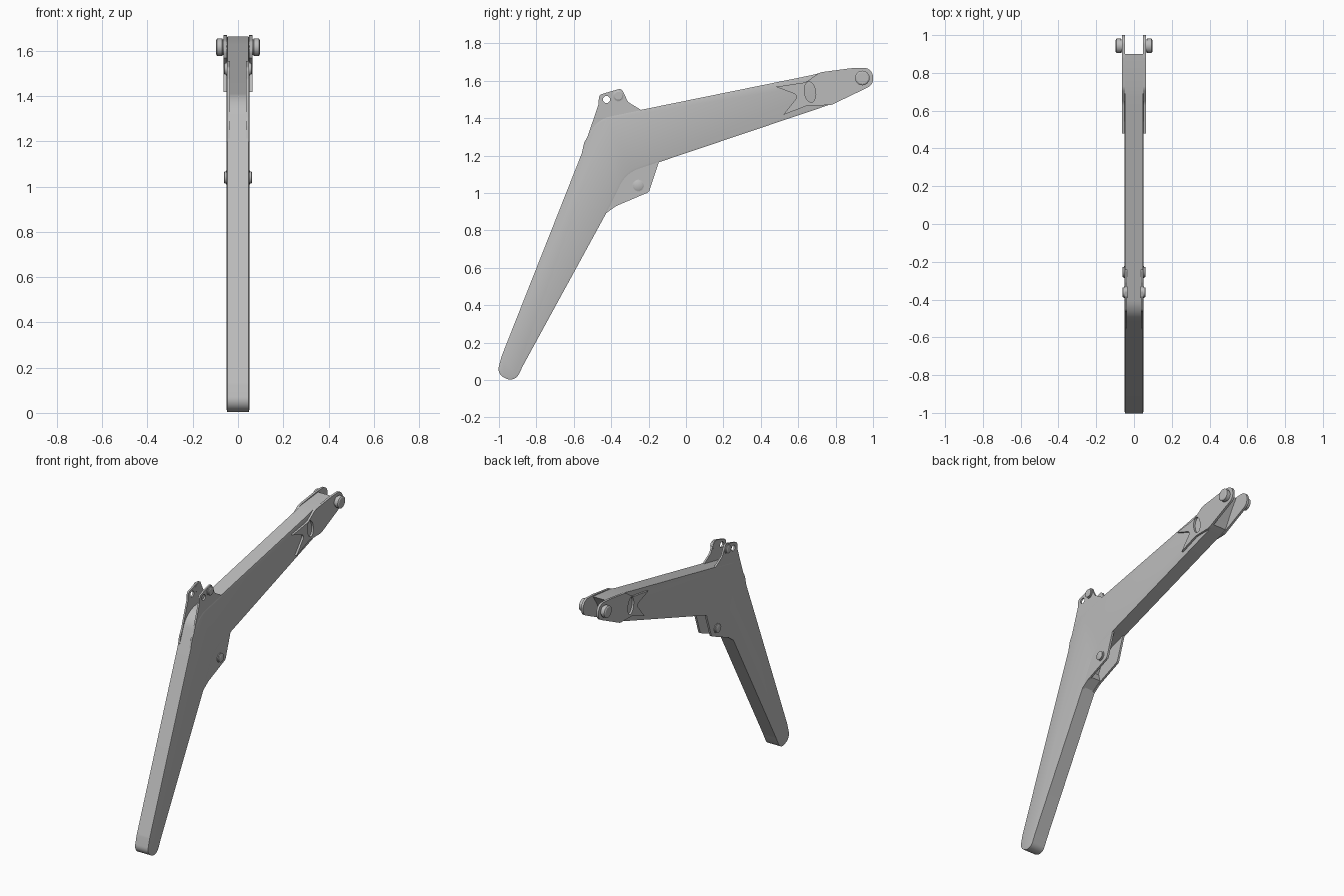
import bpy, bmesh, math
from mathutils import Vector, Matrix

if "Cube" in bpy.data.objects:
    bpy.data.objects.remove(bpy.data.objects["Cube"])

steel = bpy.data.materials.new("grey steel")
steel.use_nodes = True
steel.diffuse_color = (0.5, 0.5, 0.5, 1)
steel.node_tree.nodes["Principled BSDF"].inputs["Base Color"].default_value = (0.5, 0.5, 0.5, 1)


def fillet(points, steps=8):
    """Round each (y, z, radius) corner of a closed profile."""
    out = []
    for i, (y, z, r) in enumerate(points):
        p = Vector((y, z))
        a = (Vector(points[i - 1][:2]) - p).normalized()
        b = (Vector(points[(i + 1) % len(points)][:2]) - p).normalized()
        if r == 0:
            out.append(p)
            continue
        half = a.angle(b) / 2
        reach = r / math.tan(half)
        center = p + (a + b).normalized() * (r / math.sin(half))
        start, end = p + a * reach - center, p + b * reach - center
        sweep = start.angle_signed(end)
        for k in range(steps + 1):
            t = -sweep * k / steps
            out.append(center + Matrix.Rotation(t, 2) @ start)
    return out


def ring(y, z, r, stretch=1.0, tilt=0.0, n=20):
    """Round or oval hole outline."""
    turn = Matrix.Rotation(tilt, 2)
    return [Vector((y, z)) + turn @ Vector((r * math.cos(k * math.tau / n),
            r * stretch * math.sin(k * math.tau / n))) for k in range(n)]


def finish(name, mesh):
    mesh.materials.clear()
    mesh.materials.append(steel)
    mesh.shade_smooth()
    mesh.set_sharp_from_angle(angle=math.radians(30))
    obj = bpy.data.objects.new(name, mesh)
    bpy.context.collection.objects.link(obj)
    return obj


def plate(name, outlines, x0, x1, panel=False):
    """Extrude side outlines (the first is the rim, the rest are holes) from x0 to x1."""
    curve = bpy.data.curves.new(name, 'CURVE')
    curve.dimensions = '2D'
    curve.fill_mode = 'BOTH'
    curve.extrude = (x1 - x0) / 2
    for outline in outlines:
        spline = curve.splines.new('POLY')
        spline.points.add(len(outline) - 1)
        for point, co in zip(spline.points, outline):
            point.co = (co.x, co.y, 0, 1)
        spline.use_cyclic_u = True
    temp = bpy.data.objects.new(name, curve)
    mesh = bpy.data.meshes.new_from_object(temp)
    bpy.data.objects.remove(temp)
    bm = bmesh.new()
    bm.from_mesh(mesh)
    bmesh.ops.remove_doubles(bm, verts=bm.verts, dist=1e-5)
    turn = Matrix(((0, 0, 1, (x0 + x1) / 2), (1, 0, 0, 0), (0, 1, 0, 0), (0, 0, 0, 1)))
    bmesh.ops.transform(bm, matrix=turn, verts=bm.verts)
    bmesh.ops.recalc_face_normals(bm, faces=bm.faces)
    if panel:  # raised web panel on both sides
        bm.normal_update()
        caps = [f for f in bm.faces if abs(f.normal.x) > 0.9]
        bmesh.ops.dissolve_faces(bm, faces=caps)
        bm.normal_update()
        caps = [f for f in bm.faces if abs(f.normal.x) > 0.9]
        rims = bmesh.ops.inset_region(bm, faces=caps, thickness=0.012, use_even_offset=True)
        for v in {v for f in caps if f.is_valid for v in f.verts}:
            v.co.x += math.copysign(0.003, v.co.x)
    bm.to_mesh(mesh)
    bm.free()
    return finish(name, mesh)


def bolt(name, side, y, z, sections):
    """Lathe a bolt head along x from (x, radius) sections."""
    bm = bmesh.new()
    rows = [[bm.verts.new((side * x, p.x, p.y)) for p in ring(y, z, r, n=24)]
            for x, r in sections]
    for low, high in zip(rows, rows[1:]):
        for k in range(24):
            j = (k + 1) % 24
            bm.faces.new((low[k], low[j], high[j], high[k]))
    bm.faces.new(rows[0])
    bm.faces.new(rows[-1])
    bmesh.ops.recalc_face_normals(bm, faces=bm.faces)
    mesh = bpy.data.meshes.new(name)
    bm.to_mesh(mesh)
    bm.free()
    finish(name, mesh)


# Bent box beam from foot to fork
beam = fillet([
    (-0.985, 0.13, 0.1), (-1.012, 0.03, 0.05), (-0.915, -0.012, 0.05), (-0.87, 0.08, 0.15),
    (-0.425, 0.895, 0), (-0.405, 0.93, 0), (-0.32, 1.105, 0.17), (-0.15, 1.163, 0),
    (0.75, 1.466, 0), (0.80, 1.487, 0), (0.86, 1.60, 0), (0.90, 1.662, 0),
    (0.72, 1.643, 0), (0.66, 1.628, 0), (-0.485, 1.395, 0.15)])
plate("beam", [beam], -0.047, 0.047, panel=True)

# Side outlines of the paired plates
ear = fillet([
    (-0.56, 1.20, 0), (-0.545, 1.268, 0.03), (-0.525, 1.305, 0.05), (-0.468, 1.475, 0.03),
    (-0.465, 1.525, 0.025), (-0.345, 1.56, 0.022), (-0.31, 1.487, 0.03), (-0.24, 1.444, 0),
    (-0.20, 1.40, 0), (-0.35, 1.25, 0)])
knee = fillet([
    (-0.43, 0.89, 0), (-0.375, 0.93, 0.05), (-0.198, 1.005, 0.025), (-0.145, 1.166, 0),
    (-0.25, 1.18, 0), (-0.37, 1.08, 0), (-0.44, 0.95, 0)])
fork = fillet([
    (0.48, 1.568, 0), (0.603, 1.522, 0.02), (0.52, 1.418, 0), (0.65, 1.468, 0.05),
    (0.775, 1.470, 0.05), (1.0, 1.578, 0.05), (1.0, 1.672, 0.05), (0.88, 1.667, 0.1),
    (0.715, 1.645, 0.06), (0.64, 1.592, 0.06)])

small_bolt = [(0.035, 0.03), (0.052, 0.03), (0.053, 0.026), (0.059, 0.026), (0.062, 0.021)]
large_bolt = [(0.05, 0.034), (0.068, 0.034), (0.07, 0.039), (0.092, 0.039), (0.097, 0.031)]

for word, side in (("left", 1), ("right", -1)):
    def pair(name, outlines, near, far):
        plate(f"{word}_{name}", outlines, *sorted((side * near, side * far)))
    pair("cylinder_ear", [ear, ring(-0.425, 1.50, 0.019)], 0.036, 0.0475)
    pair("knee_bracket", [knee], 0.034, 0.0475)
    pair("fork_plate", [fork, ring(0.663, 1.54, 0.03, 1.85, 0.15)], 0.048, 0.063)
    bolt(f"{word}_ear_bolt", side, -0.362, 1.52, small_bolt)
    bolt(f"{word}_knee_bolt", side, -0.255, 1.04, [(x, r * 1.05) for x, r in small_bolt])
    bolt(f"{word}_fork_pin", side, 0.943, 1.615, large_bolt)

# Cross plate closing the gap between the knee brackets
cross = fillet([(-0.43, 0.895, 0), (-0.36, 0.945, 0), (-0.37, 0.99, 0), (-0.41, 0.95, 0)])
plate("knee_cross_plate", [cross], -0.036, 0.036)
